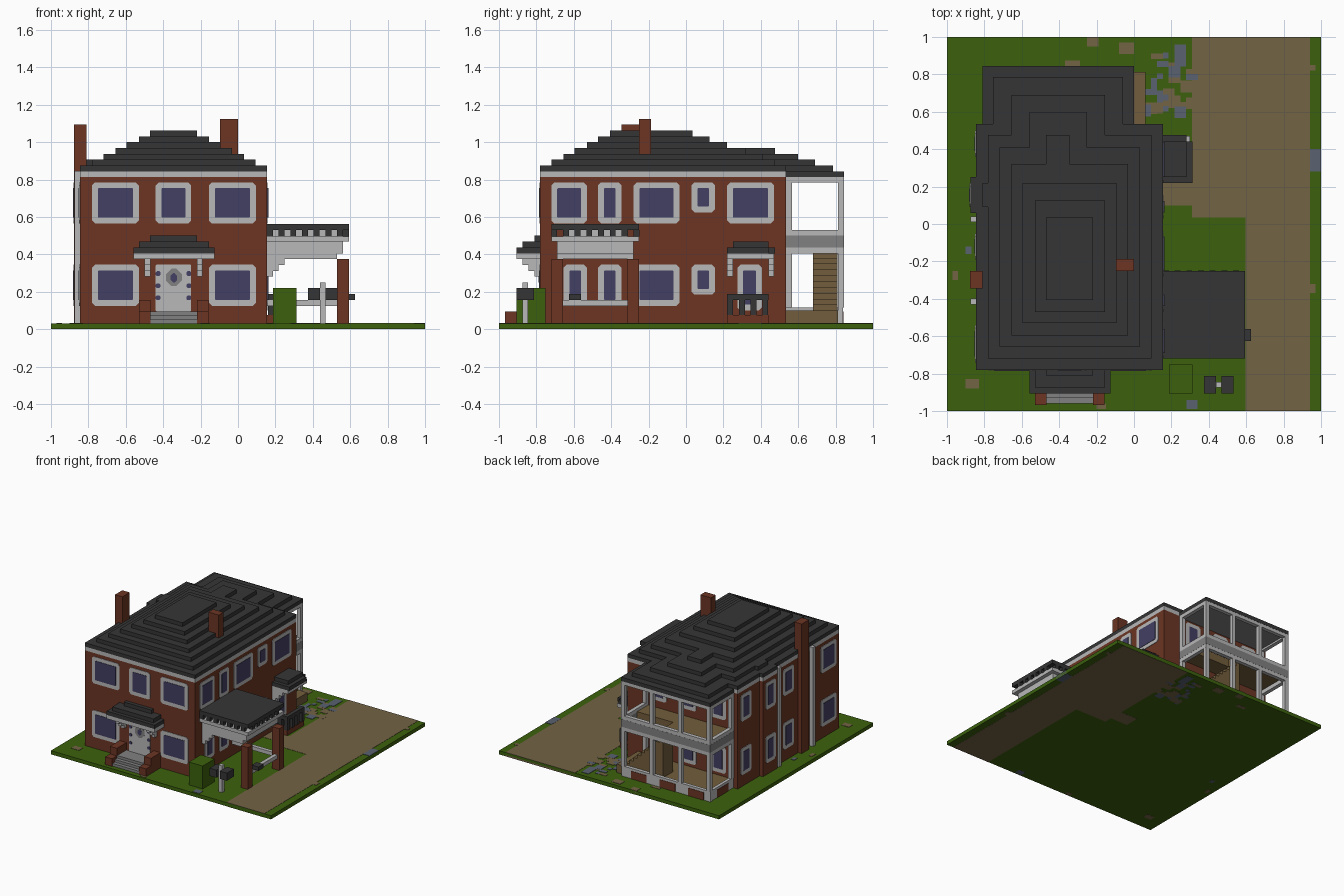
import bpy, bmesh, random

cube = bpy.data.objects.get("Cube")
if cube:
    bpy.data.objects.remove(cube, do_unlink=True)
random.seed(4)


def material(name, r, g, b):
    m = bpy.data.materials.new(name)
    m.diffuse_color = (r, g, b, 1)
    m.use_nodes = True
    m.node_tree.nodes["Principled BSDF"].inputs["Base Color"].default_value = (r, g, b, 1)
    return m


BRICK = material("brick red", .15, .036, .017)
WHITE = material("trim white", .48, .48, .48)
GREY = material("stone grey", .22, .22, .22)
ROOF = material("roof slate", .036, .036, .036)
GRASS = material("grass green", .045, .12, .004)
DIRT = material("dirt brown", .17, .125, .06)
BLUE = material("gravel blue", .10, .12, .16)
GLASS = material("window glass", .055, .05, .125)
WOOD = material("wood tan", .17, .11, .045)


def prism(bm, base, offset):
    """Extrude a polygon of 3D points by an offset vector."""
    face = bm.faces.new([bm.verts.new(p) for p in base])
    top = bmesh.ops.extrude_face_region(bm, geom=[face])["geom"]
    bmesh.ops.translate(bm, vec=offset, verts=[v for v in top if isinstance(v, bmesh.types.BMVert)])


def finish(name, mat, bm):
    bmesh.ops.recalc_face_normals(bm, faces=bm.faces)
    mesh = bpy.data.meshes.new(name)
    bm.to_mesh(mesh)
    bm.free()
    mesh.materials.append(mat)
    ob = bpy.data.objects.new(name, mesh)
    bpy.context.collection.objects.link(ob)
    return ob


def part(name, mat, *boxes):
    """One object made of boxes given as x0, x1, y0, y1, z0, z1."""
    bm = bmesh.new()
    for x0, x1, y0, y1, z0, z1 in boxes:
        prism(bm, [(x0, y0, z0), (x1, y0, z0), (x1, y1, z0), (x0, y1, z0)], (0, 0, z1 - z0))
    return finish(name, mat, bm)


def plate(name, mat, axis, pos, u0, u1, z0, z1, c, t):
    """Thin plate with clipped corners on a wall; t is signed thickness."""
    pts = [(u0 + c, z0), (u1 - c, z0), (u1, z0 + c), (u1, z1 - c),
           (u1 - c, z1), (u0 + c, z1), (u0, z1 - c), (u0, z0 + c)]
    bm = bmesh.new()
    prism(bm, [(pos, u, z) if axis == "x" else (u, pos, z) for u, z in pts],
          (t, 0, 0) if axis == "x" else (0, t, 0))
    return finish(name, mat, bm)


def window(name, axis, pos, out, u0, u1, z0, z1):
    f = .031
    plate(name + "_frame", WHITE, axis, pos, u0, u1, z0, z1, .016, out * .004)
    plate(name + "_glass", GLASS, axis, pos, u0 + f, u1 - f, z0 + f, z1 - f, .004, out * .007)


V = 1 / 32  # height of one course
L, R, F, B = -.845, .155, -.78, .535  # main wall positions
LOW, HIGH = (.125, .345), (.565, .785)

# Ground slab, drive and loose patches
part("lawn", GRASS, (-1, 1, -1, 1, .001, .031))
part("drive", DIRT, (.31, .94, .035, 1, 0, .033), (.595, .94, -1, .035, 0, .033),
     (.155, .31, .10, .22, 0, .033))


def patches(name, mat, spots, top):
    part(name, mat, *[(x, x + w, y, y + h, .0, top) for x, y, w, h in spots])


scatter = lambda n, y0, y1: [(.06 + V * random.randint(0, 7), y0 + random.random() * (y1 - y0),
                              V * random.randint(1, 2), V * random.randint(1, 2)) for _ in range(n)]
patches("dirt_patches", DIRT, [(-.25, .95, .06, .05), (-.08, .91, .08, .06), (-.37, .845, .08, .03),
        (.94, .82, .03, .03), (.94, -.37, .03, .05), (-.97, -.30, .03, .05), (-.9, -.88, .07, .05),
        (-.2, -.99, .05, .03)] + scatter(16, .56, .9), .0335)
patches("gravel_patches", BLUE, [(.94, .28, .06, .12), (.28, -.99, .06, .05),
        (-.9, -.16, .03, .04)] + scatter(14, .56, .92), .034)

# Brick body, side bay and cornice
part("house_walls", BRICK, (L, R, F, B, .031, .8125))
part("side_bay", BRICK, (-.875, L, .06, .25, .031, .8125))
part("cornice", WHITE, (L, R, F, B, .8125, .844), (-.875, L, .06, .25, .8125, .844))

# Stepped main roof: x0, x1, y0, y1 for each course
main = [(L, R, F, B), (-.78, .094, -.72, .475), (-.72, .031, -.655, .41),
        (-.655, -.031, -.595, .32), (-.595, -.094, -.53, .22),
        (-.53, -.156, -.47, .125), (-.47, -.22, -.405, .035)]
part("main_roof", ROOF, *[(*c, (27 + i) * V, (28 + i) * V) for i, c in enumerate(main)])
part("bay_roof", ROOF, (-.875, L, .06, .25, 27 * V, 28 * V), (-.81, -.78, .09, .22, 28 * V, 29 * V))
rear = [(-.81, 0, B, .845), (-.755, -.06, .4, .785), (-.655, -.155, .4, .69),
        (-.56, -.25, .35, .6), (-.47, -.345, .3, .475)]
part("rear_roof", ROOF, *[(*c, (26 + i) * V, (27 + i) * V) for i, c in enumerate(rear)])

# Chimneys and drainpipes
part("side_chimney", BRICK, (-.877, -.81, -.345, -.25, .031, 1.095))
part("right_chimney", BRICK, (-.095, 0, -.25, -.188, .9, 1.125))
part("drainpipes", WHITE, *[(-.875, L, y, y + V, .031, .845) for y in (-.43, .01)])

# Windows on the front, on both sides and under the rear porch
for i, (u0, u1) in enumerate([(-.78, -.53), (-.155, .095)]):
    window(f"front_lower_window_{i}", "y", F, -1, u0, u1, *LOW)
    window(f"front_upper_window_{i}", "y", F, -1, u0, u1, *HIGH)
window("front_middle_window", "y", F, -1, -.44, -.25, *HIGH)
for i, (u0, u1) in enumerate([(-.72, -.53), (-.47, -.345), (-.28, -.035), (.03, .155), (.22, .47)]):
    small = .06 if i == 3 else 0
    window(f"east_upper_window_{i}", "x", R, 1, u0, u1, HIGH[0] + small, HIGH[1])
    if i < 4:
        window(f"east_lower_window_{i}", "x", R, 1, max(u0, -.655), u1, LOW[0] + small, LOW[1])
window("side_door", "x", R, 1, .275, .405, .1, .345)
for i, (u0, u1, x) in enumerate([(-.74, -.54, L), (-.19, -.05, L), (.09, .22, -.875), (.36, .5, L)]):
    window(f"west_lower_window_{i}", "x", x, -1, u0, u1, *LOW)
    window(f"west_upper_window_{i}", "x", x, -1, u0, u1, *HIGH)
for i, x in enumerate((-.74, -.47, -.2)):
    window(f"rear_lower_window_{i}", "y", B, 1, x, x + .14, *LOW)
    window(f"rear_upper_window_{i}", "y", B, 1, x, x + .14, *HIGH)

# Front door with side panes and an oval light
plate("front_door", WHITE, "y", F, -.44, -.25, .095, .345, .004, -.005)
for i, z in enumerate((.155, .22, .285)):
    for side, x in (("left", -.275), ("right", -.44)):
        plate(f"door_{side}_pane_{i}", GLASS, "y", F, x, x + .025, z, z + .025, .006, -.007)
plate("door_oval", GREY, "y", F, -.385, -.3, .23, .325, .03, -.007)
plate("door_oval_glass", GLASS, "y", F, -.36, -.325, .25, .3, .014, -.009)

# Front canopy, brackets, steps and cheek walls
part("front_canopy_roof", ROOF, (-.56, -.125, -.905, F, .406, .4375),
     (-.53, -.155, -.875, F, .4375, .469), (-.47, -.22, -.81, F, .469, .5))
part("front_canopy_trim", WHITE, (-.56, -.125, -.905, F, .375, .406))
part("front_canopy_brackets", WHITE, *[(x, x + V, F - d, F, .375 - (i + 1) * V, .375 - i * V)
     for x in (-.5, -.22) for i, d in enumerate((.094, .0625, V))])
part("front_steps", GREY, (-.47, -.22, -.96, F, .031, .0525),
     (-.47, -.22, -.93, F, .0525, .074), (-.47, -.22, -.9, F, .074, .095))
part("step_walls", BRICK, *[b for x in (-.53, -.22) for b in (
    (x, x + .0625, -.968, -.905, .031, .094), (x, x + .0625, -.905, F, .031, .156))])

# Side portico: slab, toothed edge, beams, brackets, pillars and rails
part("portico_roof", ROOF, (R, .594, -.72, -.25, .53, .5625))
part("portico_core", WHITE, (R, .53, -.655, -.31, .495, .53))
teeth = [(x, x + V, y, y + V, .497, .53) for y in (-.72, -.281) for x in [R + .0625 * k for k in range(7)]]
teeth += [(.5625, .594, y, y + V, .497, .53) for y in [-.72 + .0625 * k for k in range(1, 7)]]
part("portico_teeth", ROOF, *teeth)
part("portico_beams", WHITE, (R, .594, -.72, -.25, .469, .497), (R, .5625, -.69, -.281, .406, .469),
     (R, .53, -.69, -.281, .375, .406))
part("portico_brackets", WHITE, *[(R, R + d, y, y + V, .375 - (i + 1) * V, .375 - i * V)
     for y in (-.69, -.3125) for i, d in enumerate((.094, .0625, V))])
part("portico_pillars", BRICK, *[(.53, .594, y, y + .0625, .031, .375) for y in (-.72, -.3125)])
part("portico_rails", WHITE, (.5475, .578, -.6575, -.3125, .125, .156), (R, .53, -.297, -.266, .125, .156))
part("rail_planters", ROOF, (.5625, .625, -.625, -.5625, .156, .1875), (R, .1875, -.297, -.266, .156, .1875))

# Side entry: canopy, brackets, landing and railing
part("side_canopy_roof", ROOF, (R, .281, .22, .475, .406, .4375), (.281, .3125, .22, .44, .406, .4375),
     (R, .281, .25, .44, .4375, .469))
part("side_canopy_trim", WHITE, (R, .3, .22, .47, .375, .406))
part("side_canopy_brackets", WHITE, *[(R, R + d, y, y + V, .375 - (i + 1) * V, .375 - i * V)
     for y in (.22, .44) for i, d in enumerate((.094, .0625, V))])
part("side_landing", BRICK, (R, .29, .22, .44, .031, .075))
part("side_railing", ROOF, (.265, .296, .22, .44, .156, .1875), (R, .296, .22, .25, .156, .1875),
     *[(.265, .296, y, y + V, .075, .156) for y in (.22, .283, .345, .408)],
     *[(x, x + V, .22, .25, .075, .156) for x in (.16, .21)])

# Rear two-storey porch: base piers, decks, columns, beams and ceiling
cols = [-.81 + i * .2594 for i in range(4)]
part("porch_piers", BRICK, *[(x + .06, x + .2, .815, .843, .031, .095) for x in cols[:3]],
     (-.808, -.78, .6, .75, .031, .095))
part("porch_lower_deck", WOOD, (-.78, .0625, B, .8125, .031, .1))
part("porch_base", WHITE, (-.81, 0, .8125, .84, .031, .115), (-.805, -.78, B, .8125, .031, .115))
columns = [(x, x + V, .8125, .844, .115, .8125) for x in cols]
columns += [(x, x + V, B, B + V, .115, .8125) for x in (cols[0], cols[3])]
part("porch_columns", WHITE, *columns)


def ring(z0, z1, out=0):
    return [(-.81 - out, out, .8125, .844 + out, z0, z1), (-.81 - out, -.779, B, .8125, z0, z1),
            (-.031, out, B, .8125, z0, z1)]


part("porch_beams", WHITE, *ring(.406, .4375), *ring(.5, .53), *ring(.785, .8125))
part("porch_band", GREY, *ring(.4375, .5, .001))
part("porch_upper_deck", WOOD, (-.779, -.36, B, .8125, .44, .505), (-.36, -.031, B, .68, .44, .505))
part("porch_ceiling", GREY, (-.779, -.031, B, .8125, .8, .8125))
part("porch_stairs", WOOD, *[(-.36, -.02 - .034 * i, .68, .81, .1 + i * V, .1 + (i + 1) * V)
                             for i in range(10)])

# Garden: clipped bush and twin letter boxes on a post
part("bush", GRASS, (.1875, .3125, -.905, -.75, .031, .219))
part("letterbox_post", WHITE, (.4375, .469, -.875, -.844, .031, .25), (.42, .485, -.87, -.849, .17, .19))
part("letterboxes", ROOF, *[(x, x + .0625, -.905, -.8125, .156, .219) for x in (.375, .469)])
